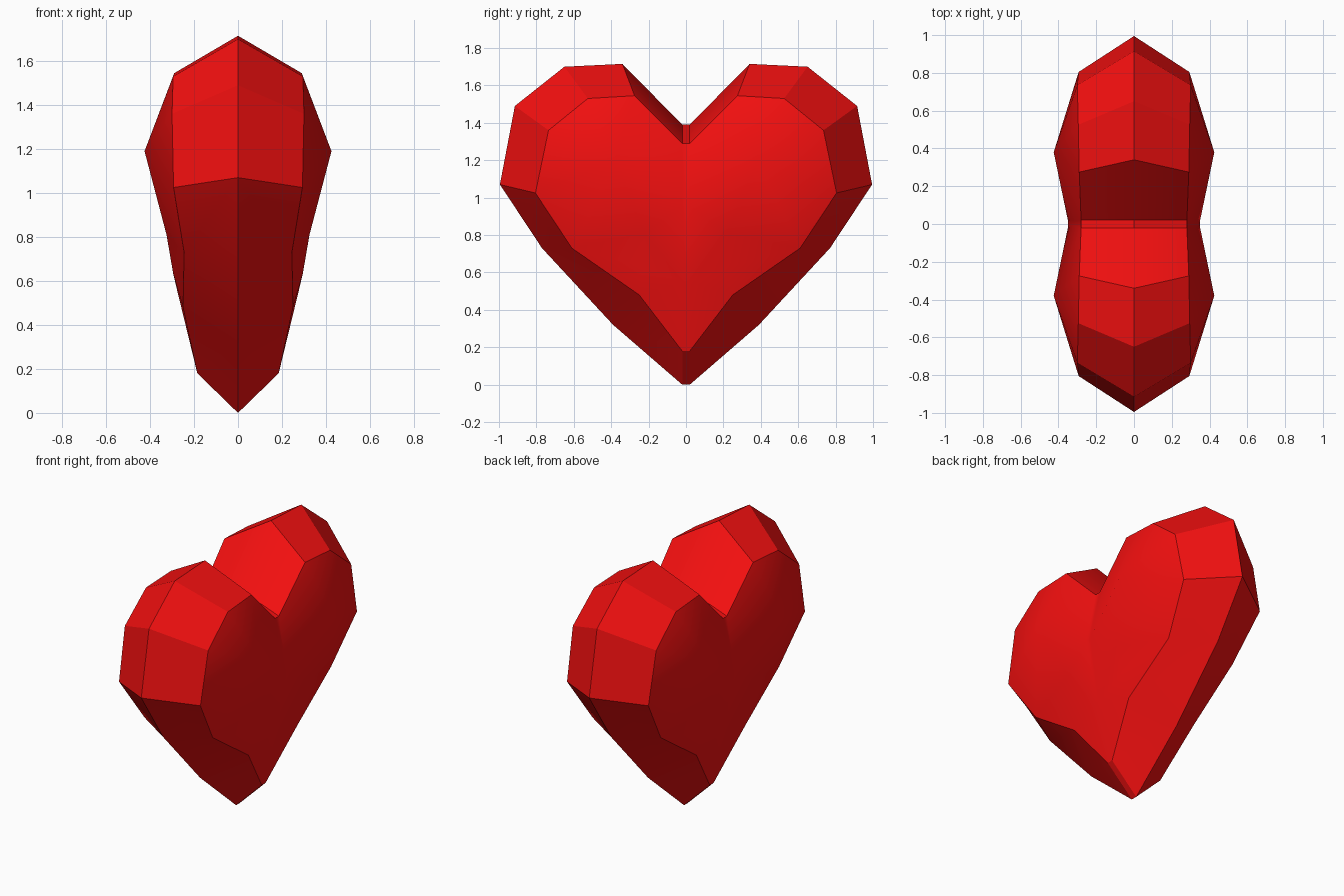
import bpy, bmesh

if "Cube" in bpy.data.objects:
    bpy.data.objects.remove(bpy.data.objects["Cube"])

# Quarter of the gem heart (x >= 0, y >= 0); whole heart is mirrored twice
# Rim on the x = 0 plane: notch, over the lobe, down to the tip (y, z)
rim = [(0, y, z) for y, z in [(.02, 1.39), (.34, 1.715), (.65, 1.70), (.915, 1.49),
                              (.995, 1.07), (.77, .73), (.39, .32), (.02, 0)]]
# Bevel ring where the edge facets meet the broad face
ring = [(.28, .02, 1.29), (.29, .275, 1.545), (.295, .525, 1.53), (.30, .735, 1.36),
        (.293, .805, 1.025), (.245, .61, .73), (.25, .25, .48), (.185, .02, .18)]
# Broad face points: lobe peak, upper and lower bulge, valley points
peak, bulge, low = (.425, .38, 1.19), (.325, .22, .81), (.295, .24, .635)
val_a, val_b = (.35, .02, .95), (.275, .02, .55)

faces = [(rim[i], rim[i + 1], ring[i + 1], ring[i]) for i in range(7)]
faces += [(peak, ring[i], ring[i + 1]) for i in range(5)]
faces += [(peak, ring[5], bulge), (bulge, ring[5], low), (low, ring[5], ring[6]),
          (low, ring[6], val_b), (ring[6], ring[7], val_b), (bulge, low, val_b),
          (bulge, val_b, val_a), (peak, bulge, val_a), (peak, val_a, ring[0])]

# Narrow strip joining the two lobes at the middle
seam = [rim[0], ring[0], val_a, val_b, ring[7], rim[7]]
for a, b in zip(seam, seam[1:]):
    faces.append((a, b, (b[0], 0, b[2]), (a[0], 0, a[2])))

bm = bmesh.new()
for sx in (1, -1):
    for sy in (1, -1):
        for f in faces:
            bm.faces.new([bm.verts.new((sx * x, sy * y, z)) for x, y, z in f])
bmesh.ops.remove_doubles(bm, verts=bm.verts, dist=1e-4)
bmesh.ops.recalc_face_normals(bm, faces=bm.faces)

mesh = bpy.data.meshes.new("heart")
bm.to_mesh(mesh)
bm.free()
heart = bpy.data.objects.new("heart", mesh)
bpy.context.collection.objects.link(heart)

# Red finish, soft broad face with crisp bevel edges
red = bpy.data.materials.new("red")
red.diffuse_color = (.9, .005, .005, 1)
red.use_nodes = True
red.node_tree.nodes["Principled BSDF"].inputs["Base Color"].default_value = red.diffuse_color
mesh.materials.append(red)
bpy.context.view_layer.objects.active = heart
heart.select_set(True)
bpy.ops.object.shade_smooth_by_angle(angle=.5)
